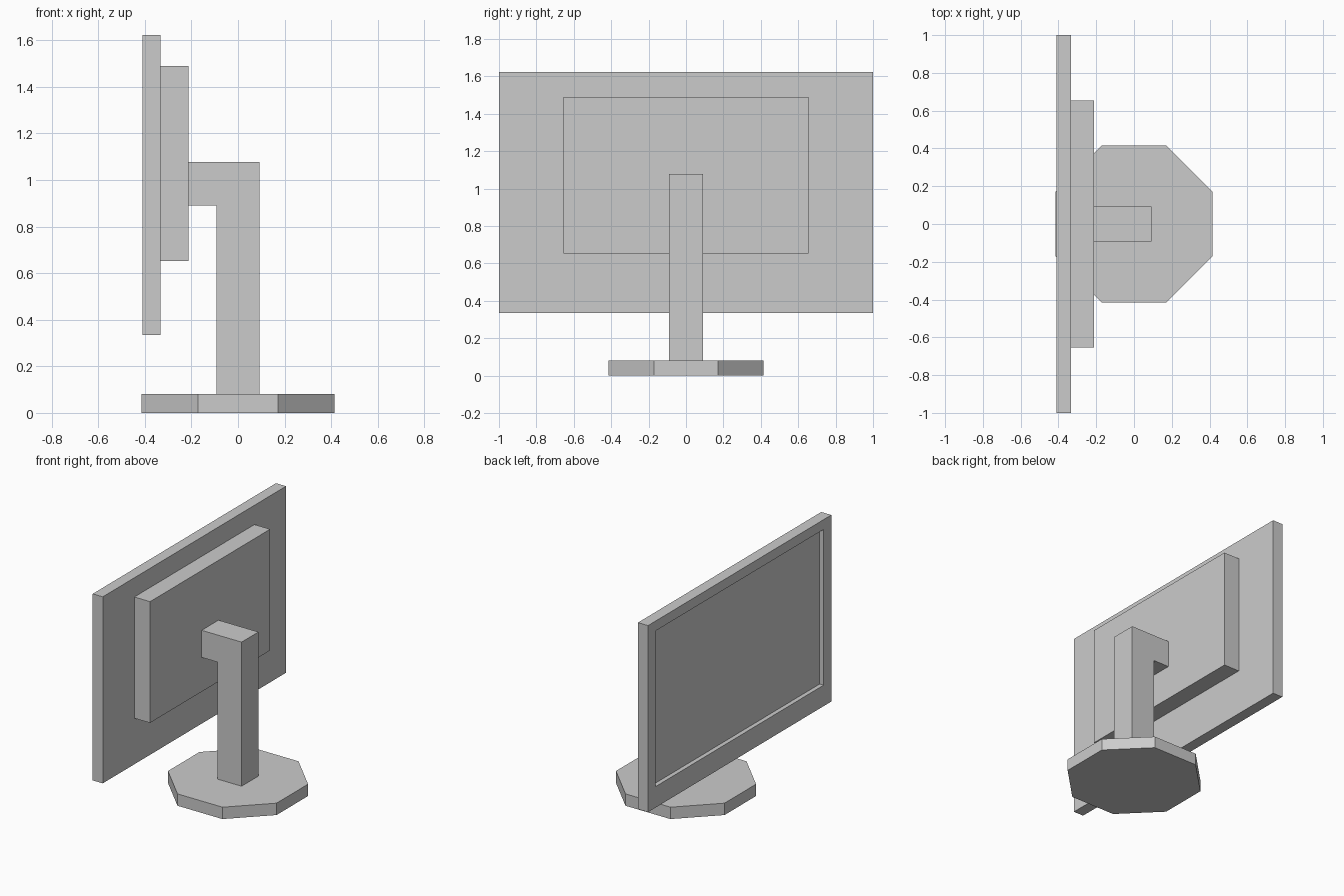
import bpy, bmesh, math
from mathutils import Matrix

cube = bpy.data.objects.get("Cube")
if cube:
    bpy.data.objects.remove(cube, do_unlink=True)

grey = bpy.data.materials.new("light_grey")
grey.use_nodes = True
COLOUR = (0.6, 0.6, 0.6, 1.0)
grey.diffuse_color = COLOUR
grey.node_tree.nodes["Principled BSDF"].inputs["Base Color"].default_value = COLOUR


def finish(name, bm):
    """Turn a bmesh into a flat-shaded, coloured object."""
    bmesh.ops.recalc_face_normals(bm, faces=bm.faces)
    mesh = bpy.data.meshes.new(name)
    bm.to_mesh(mesh)
    bm.free()
    mesh.materials.append(grey)
    obj = bpy.data.objects.new(name, mesh)
    bpy.context.collection.objects.link(obj)
    return obj


def box(bm, x0, x1, half_y, z0, z1):
    """Add a box centred on y = 0."""
    m = (Matrix.Translation(((x0 + x1) / 2, 0, (z0 + z1) / 2))
         @ Matrix.Diagonal((x1 - x0, 2 * half_y, z1 - z0, 1)))
    bmesh.ops.create_cube(bm, size=1, matrix=m)


# Octagonal foot
BASE_TOP = 0.082
bm = bmesh.new()
bmesh.ops.create_cone(
    bm, cap_ends=True, segments=8, radius1=0.449, radius2=0.449, depth=BASE_TOP,
    matrix=Matrix.Translation((0, 0, BASE_TOP / 2)) @ Matrix.Rotation(math.pi / 8, 4, 'Z'))
finish("base", bm)

# Upright with its arm, one side profile (x, z) extruded across y
HALF = 0.092
profile = [(-HALF, BASE_TOP), (HALF, BASE_TOP), (HALF, 1.077),
           (-0.213, 1.077), (-0.213, 0.89), (-HALF, 0.89)]
bm = bmesh.new()
face = bm.faces.new([bm.verts.new((x, -HALF, z)) for x, z in profile])
ext = bmesh.ops.extrude_face_region(bm, geom=[face])
bmesh.ops.translate(bm, vec=(0, 2 * HALF, 0),
                    verts=[v for v in ext["geom"] if isinstance(v, bmesh.types.BMVert)])
finish("stand", bm)

# Raised housing behind the panel
bm = bmesh.new()
box(bm, -0.333, -0.213, 0.655, 0.653, 1.49)
finish("rear_housing", bm)

# Panel with a recessed display; the frame is deeper along the bottom
X_FRONT, Z0, Z1 = -0.41, 0.335, 1.623
SIDE, TOP, BOTTOM, DEPTH = 0.084, 0.068, 0.145, 0.03
bm = bmesh.new()
box(bm, X_FRONT, -0.333, 1.0, Z0, Z1)
bm.normal_update()
display = min(bm.faces, key=lambda f: f.calc_center_median().x)
bmesh.ops.inset_region(bm, faces=[display], thickness=SIDE, use_even_offset=True)
for v in display.verts:
    v.co.z = Z1 - TOP if v.co.z > (Z0 + Z1) / 2 else Z0 + BOTTOM
ext = bmesh.ops.extrude_discrete_faces(bm, faces=[display])
for v in ext["faces"][0].verts:
    v.co.x += DEPTH
finish("screen", bm)
